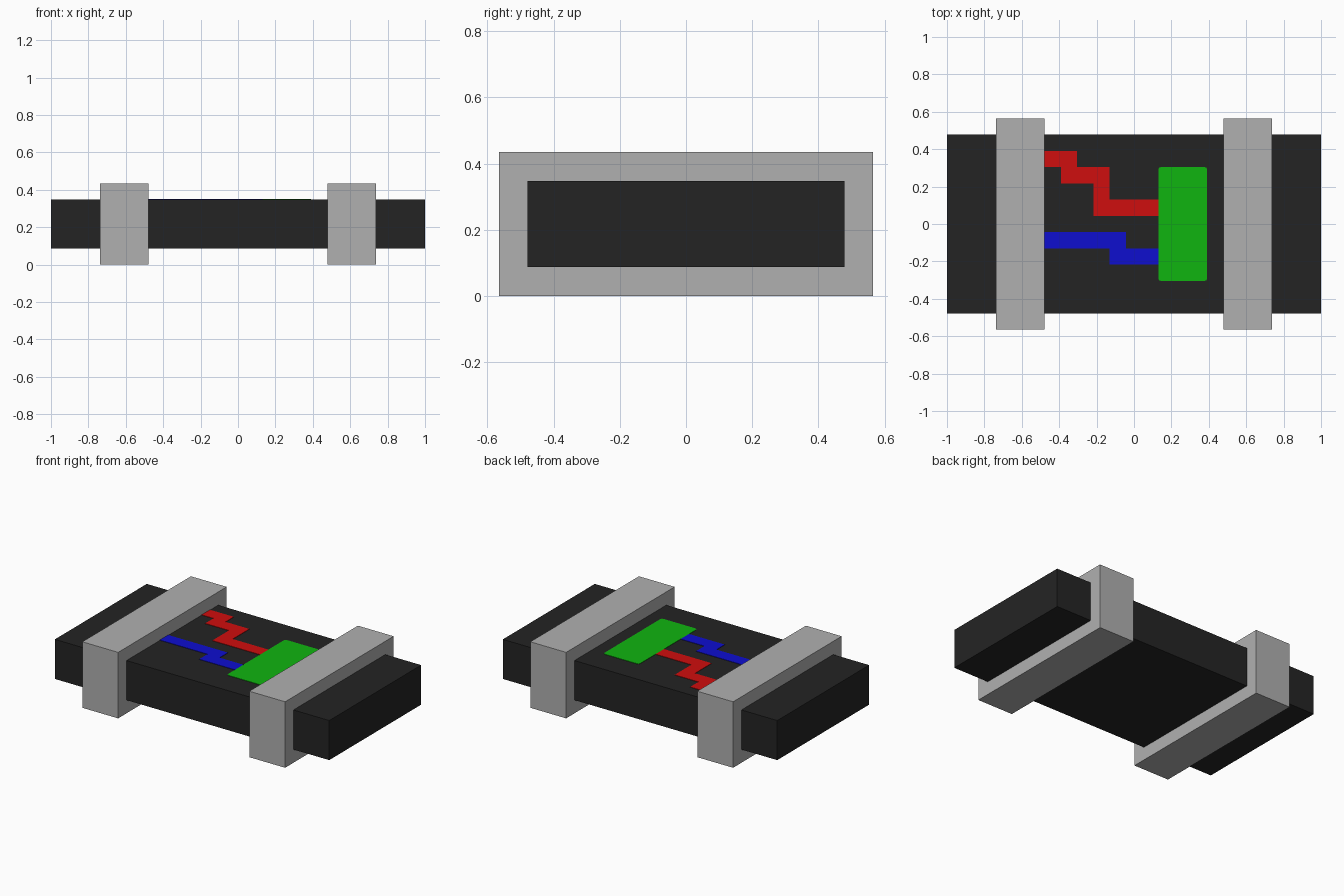
import bpy
import bmesh

if "Cube" in bpy.data.objects:
    bpy.data.objects.remove(bpy.data.objects["Cube"], do_unlink=True)

U = 2 / 23  # module: the body is 23 modules long


def linear(c):
    c /= 255
    return c / 12.92 if c <= 0.04045 else ((c + 0.055) / 1.055) ** 2.4


def material(name, *rgb):
    mat = bpy.data.materials.new(name)
    mat.use_nodes = True
    colour = [linear(c) for c in rgb] + [1]
    mat.diffuse_color = colour
    mat.node_tree.nodes["Principled BSDF"].inputs["Base Color"].default_value = colour
    return mat


BLACK = material("black", 36, 36, 36)
GREY = material("grey", 176, 176, 176)
RED = material("red", 207, 14, 14)
BLUE = material("blue", 14, 14, 207)
GREEN = material("green", 16, 181, 16)


def prism(name, outline, z0, z1, mat, chamfer=0):
    """Extrude an outline (in modules) from z0 to z1, optionally chamfering its upright corners."""
    bm = bmesh.new()
    face = bm.faces.new([bm.verts.new((x * U, y * U, z0 * U)) for x, y in outline])
    if chamfer:
        bmesh.ops.bevel(bm, geom=list(bm.verts), offset=chamfer * U, segments=2,
                        profile=0.5, affect='VERTICES')
        face = list(bm.faces)[0]
    top = bmesh.ops.extrude_face_region(bm, geom=[face])["geom"]
    bmesh.ops.translate(bm, vec=(0, 0, (z1 - z0) * U),
                        verts=[v for v in top if isinstance(v, bmesh.types.BMVert)])
    bmesh.ops.recalc_face_normals(bm, faces=bm.faces)
    mesh = bpy.data.meshes.new(name)
    bm.to_mesh(mesh)
    bm.free()
    mesh.materials.append(mat)
    obj = bpy.data.objects.new(name, mesh)
    bpy.context.collection.objects.link(obj)
    return obj


def rect(x0, x1, y0, y1):
    return [(x0, y0), (x1, y0), (x1, y1), (x0, y1)]


# Main slab and the two bands wrapped around it
prism("body", rect(-11.5, 11.5, -5.5, 5.5), 1, 4, BLACK)
for side, x in (("right", -7), ("left", 7)):
    prism(side + "_band", rect(x - 1.5, x + 1.5, -6.5, 6.5), 0, 5, GREY)

# Painted markings: thin plates on the top of the slab
TOP, PLATE = 4, 4.03
prism("green_panel", rect(1.5, 4.5, -3.5, 3.5), TOP, PLATE, GREEN, chamfer=0.15)
prism("red_stripe", [(-5.5, 3.5), (-4.5, 3.5), (-4.5, 2.5), (-2.5, 2.5), (-2.5, 0.5),
                     (1.5, 0.5), (1.5, 1.5), (-1.5, 1.5), (-1.5, 3.5), (-3.5, 3.5),
                     (-3.5, 4.5), (-5.5, 4.5)], TOP, PLATE, RED)
prism("blue_stripe", [(-5.5, -1.5), (-1.5, -1.5), (-1.5, -2.5), (1.5, -2.5), (1.5, -1.5),
                      (-0.5, -1.5), (-0.5, -0.5), (-5.5, -0.5)], TOP, PLATE, BLUE)
